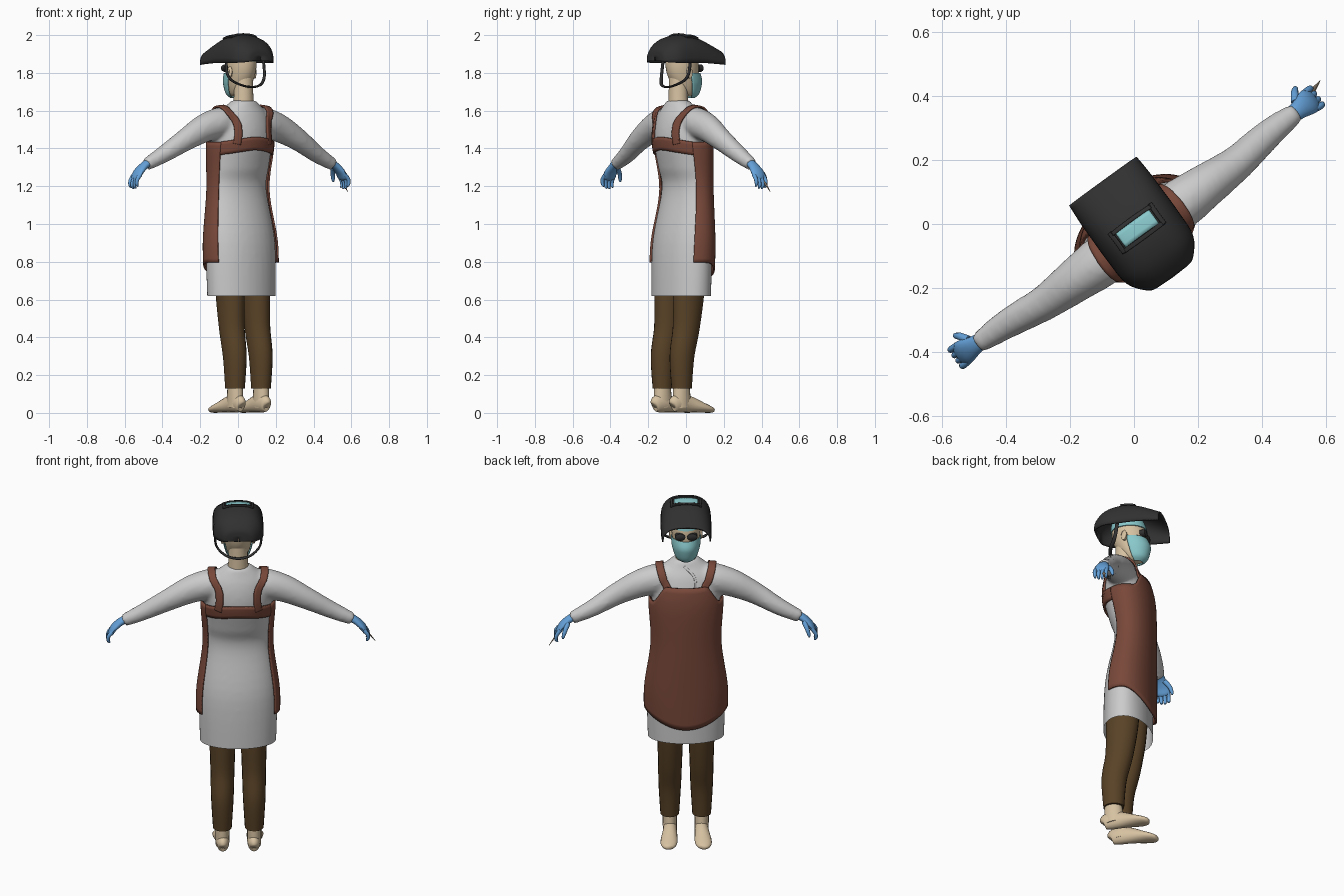
import bpy, bmesh, math
from mathutils import Vector as V
from mathutils.bvhtree import BVHTree

if "Cube" in bpy.data.objects:
    bpy.data.objects.remove(bpy.data.objects["Cube"])

YAW = math.radians(36)   # figure is built facing +y, then turned


def mat(name, r, g, b):
    m = bpy.data.materials.new(name)
    m.diffuse_color = (r, g, b, 1)
    m.use_nodes = True
    m.node_tree.nodes["Principled BSDF"].inputs["Base Color"].default_value = m.diffuse_color
    return m


SKIN = mat("skin", .68, .54, .36)
BLUE = mat("glove_blue", .13, .36, .70)
LEATHER = mat("leather", .19, .065, .042)
BROWN = mat("trouser_brown", .10, .055, .02)
BLACK = mat("black", .03, .03, .03)
TEAL = mat("teal", .25, .58, .60)
STEEL = mat("tool_bronze", .22, .17, .12)


def spline(rows, n=6):
    """Catmull-Rom through tuples of any length."""
    out = []
    for i in range(len(rows) - 1):
        a, b, c, d = (rows[max(i - 1, 0)], rows[i], rows[i + 1], rows[min(i + 2, len(rows) - 1)])
        for k in range(n):
            t = k / n
            out.append(tuple(.5 * (2 * q + (r - p) * t + (2 * p - 5 * q + 4 * r - s) * t * t
                                   + (3 * q - p - 3 * r + s) * t ** 3) for p, q, r, s in zip(a, b, c, d)))
    return out + [tuple(rows[-1])]


def at(rows, z):
    """Linear lookup in a table keyed by its first column."""
    for p, q in zip(rows, rows[1:]):
        if z <= q[0]:
            t = max(0, (z - p[0]) / (q[0] - p[0]))
            return [u + (w - u) * t for u, w in zip(p, q)]
    return rows[-1]


def loft(name, rings, m=None, closed=True, caps=True, thick=0):
    bm = bmesh.new()
    vs = [[bm.verts.new(p) for p in r] for r in rings]
    n = len(vs[0])
    for a, b in zip(vs, vs[1:]):
        for i in range(n if closed else n - 1):
            j = (i + 1) % n
            bm.faces.new((a[i], a[j], b[j], b[i]))
    if caps:
        bm.faces.new(vs[0][::-1])
        bm.faces.new(vs[-1])
    bmesh.ops.recalc_face_normals(bm, faces=bm.faces)
    me = bpy.data.meshes.new(name)
    bm.to_mesh(me)
    bm.free()
    ob = bpy.data.objects.new(name, me)
    bpy.context.collection.objects.link(ob)
    ob.rotation_euler.z = YAW
    if m:
        me.materials.append(m)
    if thick:
        s = ob.modifiers.new("thick", 'SOLIDIFY')
        s.thickness, s.offset = thick, 0
    smooth(ob)
    return ob


def smooth(ob):
    bpy.ops.object.select_all(action='DESELECT')
    bpy.context.view_layer.objects.active = ob
    ob.select_set(True)
    bpy.ops.object.shade_smooth_by_angle(angle=math.radians(45))


def oval(row, th):
    z, a, c, bf, bb = row
    s = math.sin(th)
    return V((a * math.cos(th), c + (bf if s > 0 else bb) * s, z))


def ovals(rows, n=32, lo=0, hi=2 * math.pi, full=True):
    k = n if full else n - 1
    return [[oval(r, lo + (hi - lo) * i / k) for i in range(n)] for r in rows]


def tube(rows, n=16, ref=V((0, 1, 0))):
    """Rings for rows (x, y, z, radius along ref, radius across)."""
    ps = [V(r[:3]) for r in rows]
    rings = []
    for i, r in enumerate(rows):
        t = (ps[min(i + 1, len(ps) - 1)] - ps[max(i - 1, 0)]).normalized()
        u = (ref - t * ref.dot(t)).normalized()
        w = t.cross(u)
        rings.append([ps[i] + u * r[3] * math.cos(2 * math.pi * k / n) + w * r[4] * math.sin(2 * math.pi * k / n)
                      for k in range(n)])
    return rings


def flip(rows, s):
    return [(r[0] * s,) + tuple(r[1:]) for r in rows]


def ribbon(name, pts, half, tree, m, off=.008, thick=.01):
    """Flat strip laid onto a surface."""
    pts = [V(p) for p in spline(pts, 6)]
    rows = []
    for i, p in enumerate(pts):
        t = (pts[min(i + 1, len(pts) - 1)] - pts[max(i - 1, 0)]).normalized()
        co, no, _, _ = tree.find_nearest(p)
        side = t.cross(no).normalized()
        row = []
        for k in (-1, -.5, 0, .5, 1):
            c, nn, _, _ = tree.find_nearest(co + side * half * k)
            row.append(c + nn * off)
        rows.append(row)
    return loft(name, rows, m, closed=False, caps=False, thick=thick)


# robe with sleeves, fused into one cloth surface with an open hem
robe_rows = [(.58, .203, -.03, .125, .13), (.9, .208, -.02, .115, .13), (1.18, .172, 0, .09, .098),
             (1.3, .175, -.01, .1, .115), (1.42, .182, -.02, .11, .135), (1.5, .178, -.025, .1, .13),
             (1.57, .155, -.035, .085, .105), (1.62, .11, -.045, .065, .075), (1.655, .064, -.05, .057, .057)]
robe = loft("robe", ovals(spline(robe_rows)))
sleeve = [(.08, -.035, 1.55, .07, .07), (.15, -.035, 1.535, .08, .082), (.25, -.035, 1.505, .07, .075),
          (.37, -.035, 1.445, .056, .06), (.5, -.02, 1.37, .047, .046), (.61, -.015, 1.315, .034, .034)]
parts = [loft("sleeve", tube(flip(spline(sleeve), s))) for s in (-1, 1)]
bpy.ops.object.select_all(action='DESELECT')
for o in parts + [robe]:
    o.select_set(True)
bpy.context.view_layer.objects.active = robe
bpy.ops.object.join()
robe.modifiers.clear()
rm = robe.modifiers.new("fuse", 'REMESH')
rm.mode, rm.voxel_size = 'VOXEL', .011
sm = robe.modifiers.new("relax", 'SMOOTH')
sm.factor, sm.iterations = .5, 8
me = bpy.data.meshes.new_from_object(robe.evaluated_get(bpy.context.evaluated_depsgraph_get()))
robe.modifiers.clear()
bm = bmesh.new()
bm.from_mesh(me)
bmesh.ops.bisect_plane(bm, geom=bm.verts[:] + bm.edges[:] + bm.faces[:], plane_co=(0, 0, .62),
                       plane_no=(0, 0, 1), clear_inner=True)
cloth = BVHTree.FromBMesh(bm)
bm.to_mesh(me)
bm.free()
robe.data = me
smooth(robe)

# leather apron, wrapping past the sides, with a raised bib and rounded hem
apron_rows = spline([(.68, .213, -.03, .14, .14), (.9, .219, -.02, .132, .14), (1.18, .184, 0, .112, .108),
                     (1.42, .195, -.015, .122, .145), (1.55, .174, -.03, .11, .13)])
lo, hi = math.radians(-28), math.radians(208)
cols = []
for i in range(61):
    th = lo + (hi - lo) * i / 60
    x = abs(.19 * math.cos(th)) if math.sin(th) > 0 else .19
    t = min(1, max(0, (.175 - x) / .065))
    top = 1.435 + .095 * t * t * (3 - 2 * t)
    bot = .71 + .085 * min(1, (x / .19) ** 2)
    cols.append([oval(at(apron_rows, bot + (top - bot) * k / 28), th) for k in range(29)])
loft("apron", cols, LEATHER, closed=False, caps=False, thick=.01)
for s in (-1, 1):
    strap = [(.105, .09, 1.50), (.115, .07, 1.55), (.135, .02, 1.61), (.142, -.04, 1.63), (.135, -.1, 1.60),
             (.11, -.14, 1.54), (.108, -.16, 1.48), (.12, -.16, 1.42)]
    ribbon("apron_strap", flip(strap, s), .02, cloth, LEATHER)
ribbon("apron_back_band", [(-.2, -.06, 1.395), (-.12, -.14, 1.41), (0, -.17, 1.425), (.12, -.14, 1.41),
                           (.2, -.06, 1.395)], .034, cloth, LEATHER)
# overlapping edge of the robe at the throat
ribbon("robe_lapel", [(.01, .02, 1.63), (-.045, .05, 1.58), (-.055, .09, 1.52)], .006, cloth, None, .003, .004)

for s in (-1, 1):
    # trousers
    leg = [(.085, -.09, .13, .056, .05), (.085, -.088, .3, .068, .06), (.084, -.06, .45, .075, .064),
           (.084, -.045, .62, .088, .07), (.088, -.035, .8, .09, .078)]
    loft("trouser_leg", tube(flip(spline(leg), s), 20), BROWN)
    # bare foot and ankle
    foot = [(.083, -.152, .04, .012, .015), (.083, -.143, .045, .028, .04), (.083, -.1, .052, .036, .05),
            (.085, -.04, .046, .038, .044), (.09, .03, .03, .045, .029), (.093, .075, .02, .042, .02),
            (.092, .1, .015, .027, .014), (.091, .108, .014, .008, .006)]
    loft("foot", tube(flip(spline(foot, 4), s), 16, V((1, 0, 0))), SKIN)
    ankle = [(.085, -.085, .03, .055, .036), (.085, -.09, .08, .052, .038), (.085, -.095, .2, .042, .038)]
    loft("ankle", tube(flip(spline(ankle), s), 16), SKIN)
    # gloved hand: palm, four curled fingers, thumb
    palm = [(.585, -.015, 1.33, .025, .022), (.625, -.014, 1.308, .03, .02), (.66, -.012, 1.275, .04, .018),
            (.678, -.012, 1.245, .038, .014), (.684, -.012, 1.235, .02, .008)]
    loft("glove_palm", tube(flip(spline(palm, 4), s)), BLUE)
    for k in range(4):
        y = -.042 + .02 * k
        drop = (.012, .002, 0, .006)[k]
        fin = [(.67, y, 1.26, .011, .011), (.69, y * 1.05, 1.225 + drop, .0105, .0105),
               (.693, y, 1.2 + drop, .009, .009), (.684, y, 1.187 + drop, .004, .004)]
        loft("glove_finger", tube(flip(spline(fin, 4), s), 10), BLUE)
    thumb = [(.63, .01, 1.295, .014, .014), (.645, .035, 1.265, .012, .012), (.655, .045, 1.235, .009, .009),
             (.657, .047, 1.222, .004, .004)]
    loft("glove_thumb", tube(flip(spline(thumb, 4), s), 10), BLUE)

# slim pointed hand tool
loft("hand_tool", tube([(.645, -.02, 1.285, .003, .003), (.66, -.01, 1.265, .007, .005),
                        (.70, .01, 1.215, .008, .004), (.732, .02, 1.17, .001, .001)], 8), STEEL)

# neck and head
loft("neck", ovals([(1.6, .06, -.05, .055, .055), (1.68, .052, -.05, .05, .052), (1.78, .05, -.045, .05, .055)], 24), SKIN)
head = spline([(1.675, .025, .01, .03, .03), (1.69, .045, .005, .055, .05), (1.73, .062, -.01, .078, .065),
               (1.79, .073, -.02, .088, .088), (1.85, .078, -.025, .092, .095), (1.91, .07, -.03, .08, .085),
               (1.945, .045, -.03, .05, .055), (1.96, .008, -.03, .01, .01)])
loft("head", ovals(head), SKIN)
cap = [(z, a + .006, c, f + .006, b + .006) for z, a, c, f, b in head if z > 1.855]
loft("fabric_cap", ovals(cap), TEAL)
mask = [(1.668, .03, .012, .035, .02), (1.69, .055, .005, .068, .05), (1.735, .071, -.005, .092, .06),
        (1.765, .076, -.012, .1, .06), (1.8, .078, -.018, .093, .06)]
loft("face_mask", ovals(spline(mask), 24, math.radians(-5), math.radians(185), False), TEAL,
     closed=False, caps=False, thick=.004)
for s in (-1, 1):
    loft("goggle_lens", tube(flip([(.032, .045, 1.825, .028, .02), (.032, .072, 1.825, .028, .02),
                                   (.032, .078, 1.825, .018, .012)], s), 16, V((1, 0, 0))), BLACK)
    loft("ear", tube(flip([(.07, -.03, 1.8, .014, .03), (.083, -.036, 1.803, .017, .032),
                           (.089, -.036, 1.803, .01, .02)], s), 12), SKIN)

# raised welding shield: arched shell along the facing axis (y, half width, rim z, top z)
shell = [(-.2, .055, 1.862, 1.895), (-.19, .085, 1.857, 1.93), (-.135, .125, 1.853, 1.975),
         (-.05, .131, 1.852, 1.997), (.03, .131, 1.852, 1.985), (.1, .13, 1.848, 1.955), (.165, .126, 1.843, 1.922)]
rings = []
for y, w, b, t in spline(shell, 4):
    ring = []
    for i in range(29):
        c, s = math.cos(math.pi * i / 28), math.sin(math.pi * i / 28)
        ring.append(V((math.copysign(abs(c) ** .75, c) * w, y, b + (t - b) * s ** .75)))
    rings.append(ring)
rings.insert(0, [V((p.x * .03, -.202, 1.862 + (p.z - 1.862) * .6)) for p in rings[0]])
shield = loft("welding_shield", rings, BLACK, closed=False, caps=False, thick=.008)
bm = bmesh.new()
bm.from_mesh(shield.data)
if sum(f.normal.z for f in bm.faces) < 0:
    bmesh.ops.reverse_faces(bm, faces=bm.faces)
dome = BVHTree.FromBMesh(bm)
bm.free()
# filter window with a raised frame
ribbon("shield_window", [(-.066, -.017, 2), (0, -.017, 2), (.066, -.017, 2)], .026, dome, TEAL, .006, .006)
for dy in (-.034, .034):
    ribbon("window_frame", [(-.08, -.017 + dy, 2), (0, -.017 + dy, 2), (.08, -.017 + dy, 2)], .006, dome, BLACK, .008, .01)
for s in (-1, 1):
    ribbon("window_frame", [(.076 * s, -.055, 1.99), (.076 * s, -.017, 1.99), (.076 * s, .021, 1.98)],
           .006, dome, BLACK, .008, .01)
# head strap hanging behind the nape
strap = [(.122, -.06, 1.87), (.122, -.07, 1.8), (.105, -.085, 1.762), (.06, -.115, 1.735)]
path = strap + [(0, -.125, 1.725)] + flip(strap[::-1], -1)
loft("shield_head_strap", tube([p + (.01, .006) for p in spline(path, 5)], 8), BLACK)
